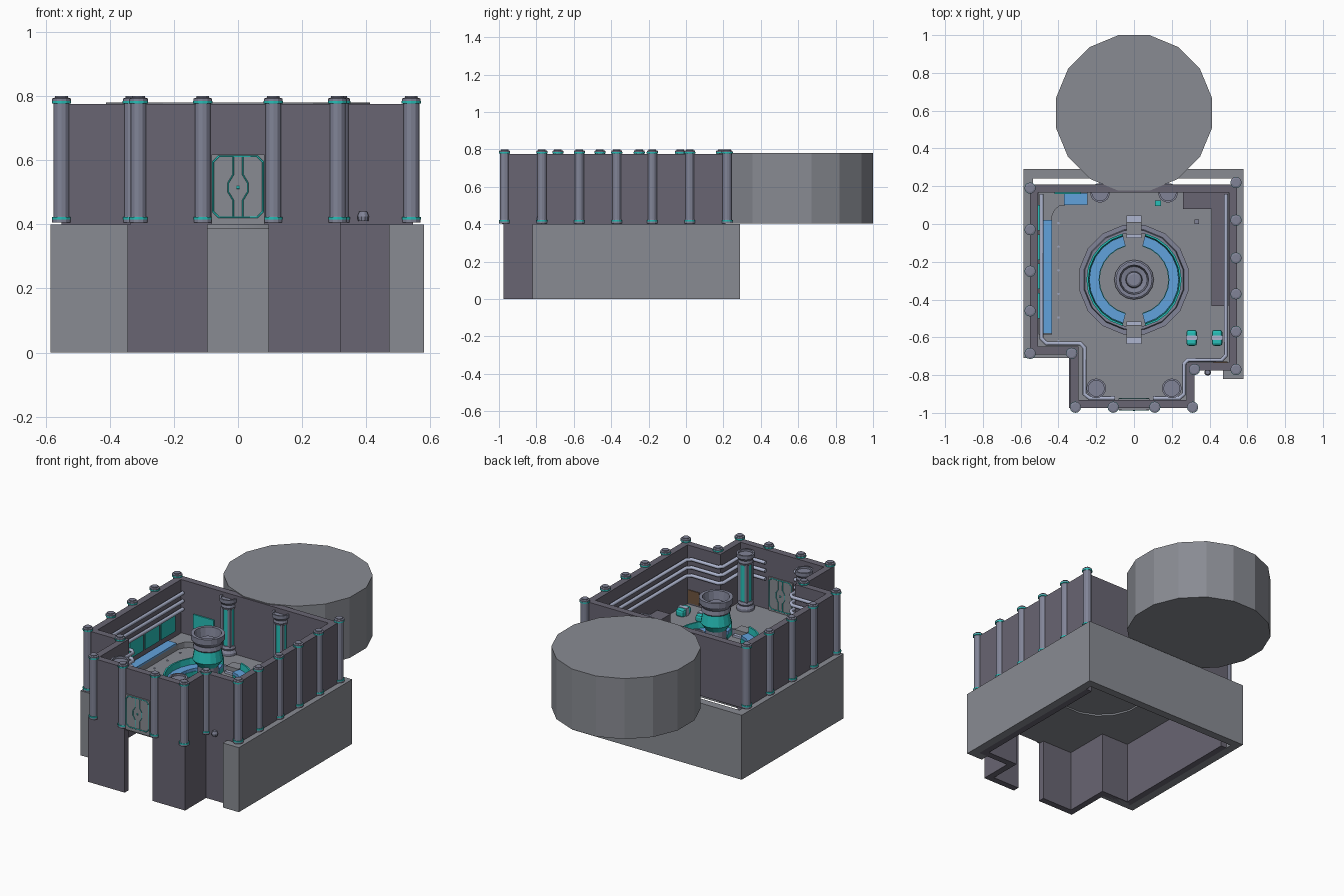
import bpy, bmesh, math
from mathutils import Vector

if "Cube" in bpy.data.objects:
    bpy.data.objects.remove(bpy.data.objects["Cube"])

def mat(name, c):
    m = bpy.data.materials.new(name)
    m.diffuse_color = (*c, 1)
    m.use_nodes = True
    m.node_tree.nodes["Principled BSDF"].inputs["Base Color"].default_value = m.diffuse_color
    return m

DARK = mat("dark_wall", (.14, .13, .17))
GREY = mat("panel_grey", (.25, .26, .29))
STEEL = mat("steel", (.22, .23, .31))
PIPE = mat("pipe_metal", (.42, .46, .62))
TEAL = mat("teal_glow", (.02, .52, .48))
BLUE = mat("blue_cushion", (.12, .36, .72))
BROWN = mat("brown_grille", (.16, .09, .05))

def finish(name, bm, m):
    bmesh.ops.recalc_face_normals(bm, faces=bm.faces)
    me = bpy.data.meshes.new(name)
    bm.to_mesh(me)
    bm.free()
    ob = bpy.data.objects.new(name, me)
    bpy.context.collection.objects.link(ob)
    me.materials.append(m)
    return ob

def box(name, x0, x1, y0, y1, z0, z1, m, bevel=0):
    bm = bmesh.new()
    bmesh.ops.create_cube(bm, size=1)
    for v in bm.verts:
        v.co = ((x0 + x1) / 2 + v.co.x * (x1 - x0), (y0 + y1) / 2 + v.co.y * (y1 - y0),
                (z0 + z1) / 2 + v.co.z * (z1 - z0))
    if bevel:
        bmesh.ops.bevel(bm, geom=bm.edges[:], offset=bevel, segments=2, affect='EDGES', profile=.5)
    return finish(name, bm, m)

def prism(name, pts, z0, z1, m):
    bm = bmesh.new()
    f = bm.faces.new([bm.verts.new((x, y, z0)) for x, y in pts])
    r = bmesh.ops.extrude_face_region(bm, geom=[f])
    bmesh.ops.translate(bm, vec=(0, 0, z1 - z0), verts=[v for v in r['geom'] if isinstance(v, bmesh.types.BMVert)])
    return finish(name, bm, m)

def wall(name, path, t, z0, z1, m, closed=False):
    """Mitred wall, thickness t to the left of the path."""
    P = [Vector(p) for p in path]
    n = len(P)
    inner = []
    for i, p in enumerate(P):
        a = (p - P[i - 1]).normalized() if closed or i > 0 else (P[1] - p).normalized()
        b = (P[(i + 1) % n] - p).normalized() if closed or i < n - 1 else a
        na, nb = Vector((-a.y, a.x)), Vector((-b.y, b.x))
        inner.append(p + (na + nb) * t / (1 + na.dot(nb)))
    bm = bmesh.new()
    rows = [[bm.verts.new((q.x, q.y, z)) for q, z in ((p, z0), (p, z1), (k, z1), (k, z0))]
            for p, k in zip(P, inner)]
    for i in range(n if closed else n - 1):
        A, B = rows[i], rows[(i + 1) % n]
        for k in range(4):
            bm.faces.new((A[k], A[(k + 1) % 4], B[(k + 1) % 4], B[k]))
    if not closed:
        bm.faces.new(rows[0])
        bm.faces.new(rows[-1])
    return finish(name, bm, m)

def lathe(name, prof, cx, cy, seg, m, a0=0, a1=360, ring=False):
    """Turn an (r, z) profile; ring=True closes the profile for hollow rings and arcs."""
    full = abs(a1 - a0) >= 360
    bm = bmesh.new()
    rows = []
    for i in range(seg if full else seg + 1):
        a = math.radians(a0 + (a1 - a0) * i / seg)
        rows.append([bm.verts.new((cx + r * math.cos(a), cy + r * math.sin(a), z)) for r, z in prof])
    k = len(prof)
    for i in range(seg):
        A, B = rows[i], rows[(i + 1) % len(rows)]
        for j in range(k if ring else k - 1):
            bm.faces.new((A[j], B[j], B[(j + 1) % k], A[(j + 1) % k]))
    if not full:
        bm.faces.new(rows[0])
        bm.faces.new(rows[-1])
    elif not ring:
        bm.faces.new([r[0] for r in rows])
        bm.faces.new([r[-1] for r in rows])
    return finish(name, bm, m)

def tube(name, pts, r, m, closed=False):
    cu = bpy.data.curves.new(name, 'CURVE')
    cu.dimensions = '3D'
    cu.bevel_depth, cu.bevel_resolution, cu.use_fill_caps = r, 2, True
    s = cu.splines.new('POLY')
    s.points.add(len(pts) - 1)
    for p, q in zip(s.points, pts):
        p.co = (*q, 1)
    s.use_cyclic_u = closed
    me = bpy.data.meshes.new_from_object(bpy.data.objects.new(name, cu))
    me.materials.clear()
    me.materials.append(m)
    bpy.context.collection.objects.link(bpy.data.objects.new(name, me))

CY = -.295  # centre of the round seating area

# Lower storey: outer shell, open underneath, and dark front walls with a doorway
wall("lower_shell", [(-.345, -.71), (-.585, -.71), (-.585, .29), (.58, .29), (.58, -.82), (.47, -.82)][::-1],
     .05, 0, .4, GREY)
wall("lower_wall_left", [(-.535, .2), (-.535, -.69), (-.345, -.69), (-.345, -.975), (-.095, -.975)], .04, 0, .4, DARK)
wall("lower_wall_right", [(.095, -.975), (.32, -.975), (.32, -.77), (.53, -.77), (.53, .2)], .04, 0, .4, DARK)

# Upper floor with a round opening under the seating area
outline = [(-.53, .2), (-.53, -.67), (-.32, -.67), (-.32, -.965), (.31, -.965), (.31, -.76), (.53, -.76), (.53, .2)]
hole = [(.26 * math.cos(math.tau * (i + .5) / 16), CY + .26 * math.sin(math.tau * (i + .5) / 16)) for i in range(16)]
cu = bpy.data.curves.new("floor", 'CURVE')
cu.dimensions, cu.fill_mode, cu.extrude = '2D', 'BOTH', .0125
for loop in (outline, hole):
    s = cu.splines.new('POLY')
    s.points.add(len(loop) - 1)
    s.use_cyclic_u = True
    for p, q in zip(s.points, loop):
        p.co = (*q, 0, 1)
floor_me = bpy.data.meshes.new_from_object(bpy.data.objects.new("floor", cu))
floor_me.materials.clear()
floor_me.materials.append(GREY)
floor = bpy.data.objects.new("floor", floor_me)
floor.location.z = .3975
bpy.context.collection.objects.link(floor)

# Upper walls and round back room
wall("upper_walls", [(-.55, .21), (-.55, -.69), (-.335, -.69), (-.335, -.975), (.32, -.975), (.32, -.775),
                     (.545, -.775), (.545, .21)], .042, .4, .775, DARK, True)
lathe("round_back_room", [(.42, .405), (.42, .78)], 0, .588, 16, GREY, 11.25, 371.25)

# Posts along the outside of the walls
posts = [(-.55, y) for y in (.19, -.03, -.25, -.46, -.685)] + [(-.33, -.685)]
posts += [(x, -.97) for x in (-.31, -.11, .11, .31)] + [(.32, -.77)]
posts += [(.54, y) for y in (-.77, -.57, -.37, -.18, .02, .22)]
for x, y in posts:
    lathe("wall_post", [(.029, .405), (.029, .415), (.025, .425), (.025, .775), (.029, .785), (.029, .792),
                        (.02, .795), (.02, .8)], x, y, 12, STEEL)
    for z in (.415, .777):
        lathe("post_light_ring", [(.025, z), (.03, z), (.03, z + .008), (.025, z + .008)], x, y, 12, TEAL, ring=True)

# Front door with glowing frame and seams, on both faces
def door_loop(w, c, z0, z1, y):
    return [(-w + c, y, z0), (w - c, y, z0), (w, y, z0 + c), (w, y, z1 - c), (w - c, y, z1), (-w + c, y, z1),
            (-w, y, z1 - c), (-w, y, z0 + c)]
box("door_panel", -.083, .083, -.985, -.925, .4, .617, GREY)
for y in (-.985, -.925):
    tube("door_frame_light", door_loop(.078, .018, .422, .612, y), .003, TEAL, True)
    for s in (-1, 1):
        seam = [(.015, .422), (.015, .475), (.03, .5), (.03, .53), (.015, .555), (.015, .612)]
        tube("door_seam_light", [(s * x, y, z) for x, z in seam], .0022, TEAL)
    tube("door_lock", [(-.004, y, .515), (.004, y, .515)], .005, TEAL)
lathe("wall_knob", [(.016, .41), (.018, .425), (.012, .44)], .39, -.785, 10, STEEL)

# Inner corner columns with lit shafts
for x, y in ((-.2, -.87), (.2, -.87), (-.18, .165), (.18, .165)):
    lathe("column_base", [(.052, .405), (.052, .425), (.042, .44), (.046, .45), (.04, .465)], x, y, 16, STEEL)
    lathe("column_shaft", [(.034, .46), (.034, .7)], x, y, 16, TEAL)
    for i in range(4):
        a = math.radians(45 + 90 * i)
        u, v = x + .033 * math.cos(a), y + .033 * math.sin(a)
        box("column_rib", u - .009, u + .009, v - .009, v + .009, .46, .7, STEEL)
    lathe("column_cap", [(.038, .69), (.044, .705), (.04, .72), (.052, .735), (.052, .757), (.042, .757),
                         (.042, .745)], x, y, 16, STEEL)

# Round seating area: curb, disc, two curved sofas, steps
lathe("seating_disc", [(.265, .395), (.265, .412)], 0, CY, 16, GREY, 11.25, 371.25)
lathe("seating_curb", [(.25, .405), (.295, .405), (.295, .425), (.27, .425), (.265, .445), (.25, .445)], 0, CY, 16,
      STEEL, 11.25, 371.25, True)
for a in (-76, 104):
    b = a + 152
    lathe("sofa_base", [(.182, .41), (.24, .41), (.24, .44), (.182, .44)], 0, CY, 10, TEAL, a, b, True)
    lathe("sofa_seat", [(.185, .44), (.237, .44), (.237, .458), (.185, .458)], 0, CY, 10, BLUE, a, b, True)
    lathe("sofa_back", [(.235, .41), (.252, .41), (.252, .495), (.242, .495)], 0, CY, 10, TEAL, a, b, True)
for s in (-1, 1):
    for r0, r1, z in ((.22, .34, .425), (.24, .305, .45)):
        ya, yb = sorted((CY + s * r0, CY + s * r1))
        box("step", -.04, .04, ya, yb, .405, z, PIPE if z < .43 else GREY)

# Central pillar with bowl top
lathe("pillar_base", [(.105, .41), (.105, .43), (.08, .45), (.06, .5), (.06, .58)], 0, CY, 16, STEEL)
lathe("pillar_lit_flare", [(.06, .56), (.088, .6), (.075, .67)], 0, CY, 16, TEAL)
lathe("pillar_bowl", [(.07, .66), (.085, .675), (.08, .7), (.097, .725), (.097, .757), (.078, .757), (.07, .7),
                      (.045, .695), (.04, .72), (.03, .725)], 0, CY, 16, STEEL)

# Left corner bench with blue cushions and lit wall panels
prism("bench_base", [(-.505, -.585), (-.435, -.585), (-.435, .04), (-.42, .075), (-.395, .095), (-.36, .1),
                     (-.245, .1), (-.245, .17), (-.505, .17)], .405, .445, GREY)
box("bench_cushion_left", -.495, -.435, -.58, .02, .445, .457, BLUE)
box("bench_cushion_back", -.37, -.245, .1, .165, .445, .457, BLUE)
for i in range(4):
    y = -.5 + i * .155
    box("wall_screen", -.51, -.5, y, y + .135, .48, .585, TEAL)
box("back_wall_screen", -.42, -.28, .16, .17, .48, .585, TEAL)

# Right corner counter
prism("counter", [(.5, -.435), (.5, .17), (.26, .17), (.26, .08), (.41, .08), (.41, -.435)], .405, .485, DARK)

# Wall pipes
left = [(-.49, .16), (-.49, -.605), (-.465, -.632), (-.285, -.632), (-.262, -.655), (-.262, -.9), (-.235, -.922),
        (-.1, -.922)]
right = [(.487, .16), (.487, -.695), (.465, -.72), (.285, -.72), (.265, -.74), (.265, -.9), (.24, -.922), (.1, -.922)]
for z in (.6, .65, .7):
    for name, path in (("left_wall_pipe", left), ("right_wall_pipe", right)):
        tube(name, [(x, y, z) for x, y in path], .011, PIPE)

# Small furniture: two pods, grille, floor lights, boxes
for x in (.305, .44):
    box("pod", x - .028, x + .028, -.645, -.56, .408, .455, TEAL, .014)
    box("pod_band", x - .03, x + .03, -.615, -.59, .408, .458, PIPE)
box("wall_grille", .42, .495, -.735, -.728, .42, .5, BROWN)
box("teal_crate", .11, .142, .095, .125, .408, .435, TEAL)
box("grey_crate", .32, .345, 0, .025, .408, .435, STEEL)
for i in range(6):
    lathe("floor_light", [(.006, .408), (.006, .414)], -.4, -.62 + i * .125, 8, PIPE)
